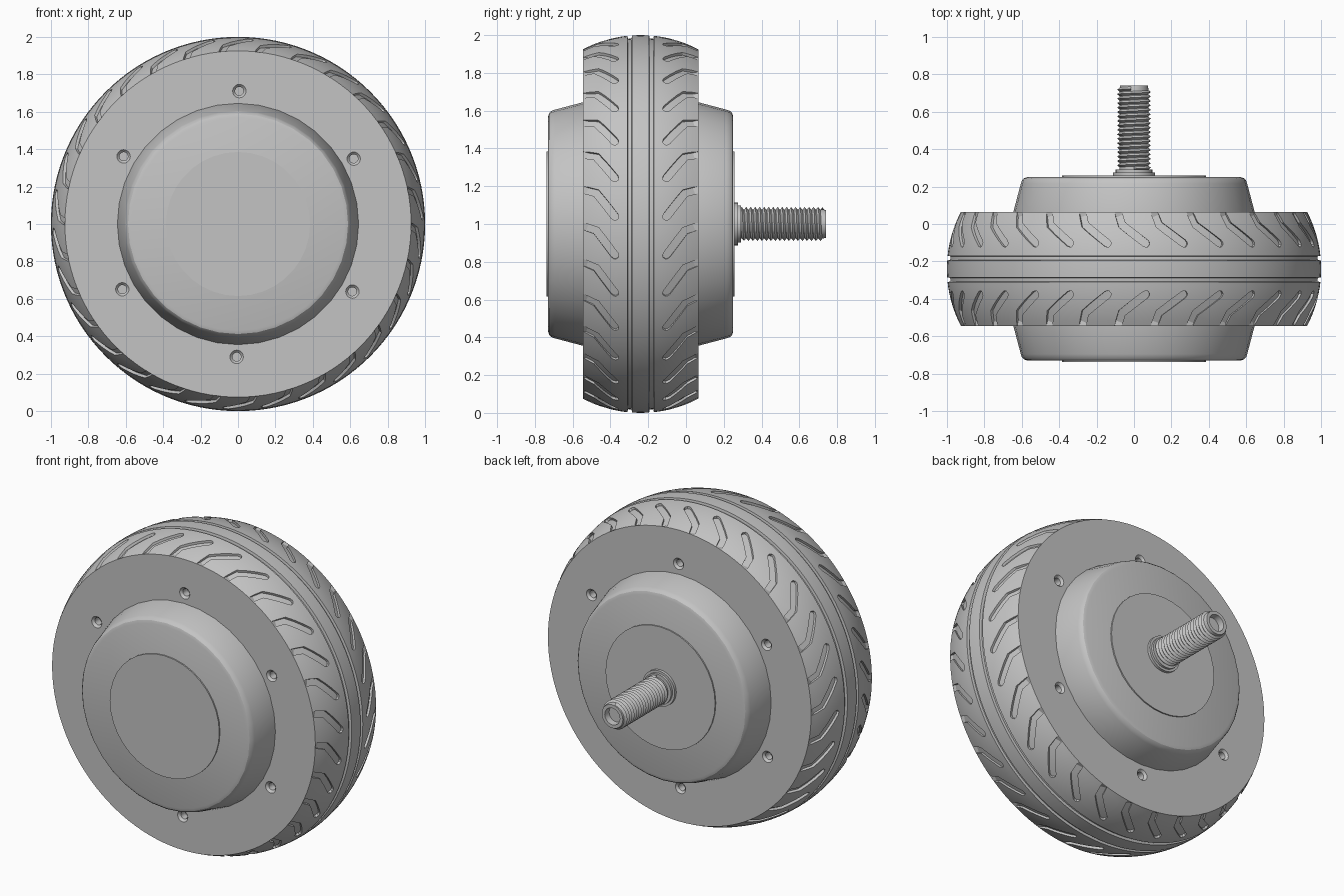
import bpy, bmesh
from math import sin, cos, pi, sqrt
from mathutils import Vector

if "Cube" in bpy.data.objects:
    bpy.data.objects.remove(bpy.data.objects["Cube"])

MID = -0.24      # y of the wheel's middle plane
HALF = 0.305     # half width of the tyre
ARC = 0.658      # radius of the tyre crown

grey = bpy.data.materials.new("plain_grey")
grey.use_nodes = True
grey.diffuse_color = (0.55, 0.55, 0.55, 1)
grey.node_tree.nodes["Principled BSDF"].inputs["Base Color"].default_value = grey.diffuse_color


def crown(h):
    """Tyre radius at distance h from the middle plane."""
    return 1 - ARC + sqrt(ARC ** 2 - h ** 2)


def polar(r, a, y):
    return Vector((r * sin(a), y, 1 + r * cos(a)))


def finish(name, bm):
    bmesh.ops.recalc_face_normals(bm, faces=bm.faces)
    mesh = bpy.data.meshes.new(name)
    bm.to_mesh(mesh)
    bm.free()
    obj = bpy.data.objects.new(name, mesh)
    bpy.context.collection.objects.link(obj)
    mesh.materials.append(grey)
    return obj


def activate(obj):
    bpy.ops.object.select_all(action='DESELECT')
    obj.select_set(True)
    bpy.context.view_layer.objects.active = obj


def smooth(obj):
    activate(obj)
    bpy.ops.object.shade_smooth_by_angle(angle=0.5)


def spin(bm, profile, segs, shift=Vector()):
    """Turn (y, radius) points around the axle and cap both ends."""
    rings = [[bm.verts.new(polar(r, 2 * pi * j / segs, y) + shift) for j in range(segs)]
             for y, r in profile]
    for a, b in zip(rings, rings[1:]):
        for j in range(segs):
            k = (j + 1) % segs
            bm.faces.new((a[j], a[k], b[k], b[j]))
    bm.faces.new(rings[0])
    bm.faces.new(rings[-1])


def lathe(name, profile, segs):
    bm = bmesh.new()
    spin(bm, profile, segs)
    return finish(name, bm)


def cut(target, cutter):
    cutter.hide_render = True
    mod = target.modifiers.new("cut", 'BOOLEAN')
    mod.operation = 'DIFFERENCE'
    mod.solver = 'EXACT'
    mod.object = cutter
    activate(target)
    bpy.ops.object.modifier_apply(modifier=mod.name)
    bpy.data.objects.remove(cutter)


# Tyre with two grooves running round the crown
half = [(0.045, 0), (0.048, 0.016), (0.067, 0.016), (0.07, 0)]
half += [(0.07 + (HALF - 0.07) * i / 8, 0) for i in range(1, 9)]
side = [(h, crown(h) - d) for h, d in half]
outline = [(MID - h, r) for h, r in reversed(side)] + [(MID, 1)] + [(MID + h, r) for h, r in side]
tyre = lathe("tyre", outline, 120)

# Bent tread grooves on both shoulders
start, bend, end = Vector((0.303, -0.092)), Vector((0.235, -0.068)), Vector((0.125, 0.08))
path = [(start, 0.02, 0.001), (start.lerp(bend, 0.3), 0.02, 0.014), (bend, 0.021, 0.015)]
path += [(bend.lerp(end, t), w, 0.015) for t, w in
         ((0.3, 0.021), (0.6, 0.021), (0.88, 0.021), (0.96, 0.016), (1, 0.008))]
bm = bmesh.new()
for sign in (-1, 1):
    for n in range(30):
        sections = []
        for i, (p, w, depth) in enumerate(path):
            along = path[min(i + 1, len(path) - 1)][0] - path[max(i - 1, 0)][0]
            across = Vector((-along.y, along.x)).normalized() * w
            if i == 0:
                across = Vector((0, -w))
            ring = []
            for q, top in ((p - across, 0), (p + across, 0), (p + across, 1), (p - across, 1)):
                r = crown(q.x) + (0.03 if top else -depth)
                ring.append(bm.verts.new(polar(r, q.y + 2 * pi * n / 30, MID + sign * q.x)))
            sections.append(ring)
        for a, b in zip(sections, sections[1:]):
            for j in range(4):
                k = (j + 1) % 4
                bm.faces.new((a[j], a[k], b[k], b[j]))
        bm.faces.new(sections[0])
        bm.faces.new(sections[-1])
cut(tyre, finish("tread_cutter", bm))

# Countersunk screw holes on both sides
bm = bmesh.new()
for sign in (-1, 1):
    hole = [(MID + sign * (HALF + d), r) for d, r in
            ((0.02, 0.036), (0, 0.036), (-0.014, 0.023), (-0.06, 0.023))]
    for n in range(6):
        centre = polar(0.71, n * pi / 3 + 0.01, 0) - Vector((0, 0, 1))
        spin(bm, hole, 20, centre)
cut(tyre, finish("hole_cutter", bm))
smooth(tyre)

# Motor housing with tapered, rounded covers
cover = [(0.3, 0.646), (0.455, 0.605), (0.472, 0.599), (0.484, 0.588), (0.49, 0.57)]
smooth(lathe("motor_housing", [(MID - h, r) for h, r in reversed(cover)]
             + [(MID + h, r) for h, r in cover], 36))
for name, sign in (("front_cap", -1), ("back_cap", 1)):
    smooth(lathe(name, [(MID + sign * h, 0.385) for h in (0.48, 0.498)], 36))

# Axle collar, core with hollow tip
smooth(lathe("axle_collar", [(0.24, 0.113), (0.275, 0.113), (0.275, 0.098), (0.29, 0.098)], 32))
smooth(lathe("axle_core", [(0.24, 0.077), (0.722, 0.077), (0.74, 0.074),
                           (0.74, 0.053), (0.70, 0.05)], 32))

# Helical thread: one strip whose last column joins the next turn
SEGS, TURNS, PITCH = 32, 18, 0.0238
bm = bmesh.new()
rows = [[bm.verts.new(polar(0.09 if k % 2 else 0.075, 2 * pi * j / SEGS,
                            0.283 + PITCH * (k / 2 + j / SEGS)))
         for j in range(SEGS)] for k in range(2 * TURNS + 1)]
for k in range(2 * TURNS):
    for j in range(SEGS):
        if j < SEGS - 1:
            c, d = rows[k][j + 1], rows[k + 1][j + 1]
        elif k + 3 < len(rows):
            c, d = rows[k + 2][0], rows[k + 3][0]
        else:
            continue
        bm.faces.new((rows[k][j], c, d, rows[k + 1][j]))
smooth(finish("axle_thread", bm))
